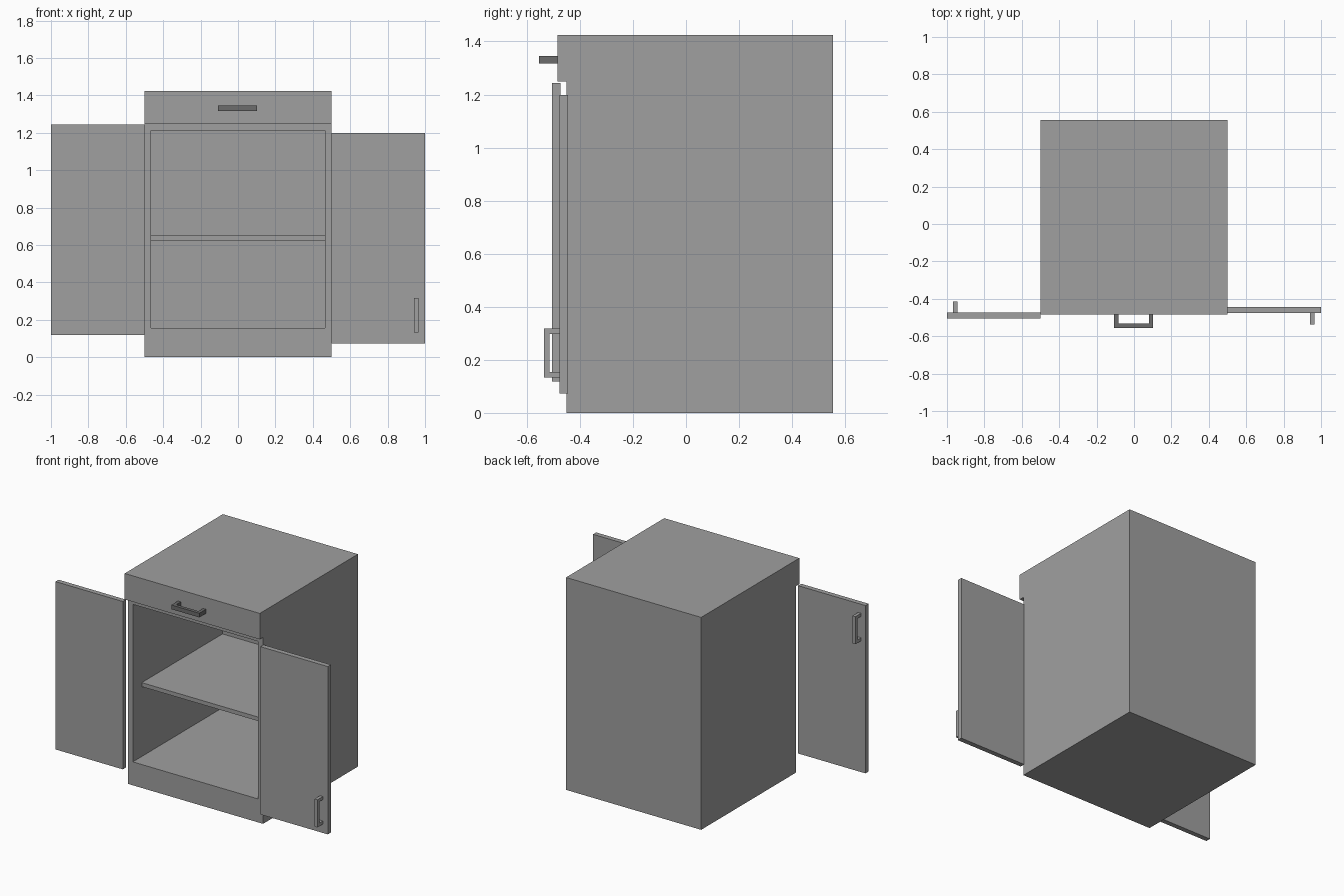
import bpy, bmesh
from math import pi
from mathutils import Matrix, Vector

if "Cube" in bpy.data.objects:
    bpy.data.objects.remove(bpy.data.objects["Cube"])


def grey(name, value):
    mat = bpy.data.materials.new(name)
    mat.diffuse_color = (value, value, value, 1)
    mat.use_nodes = True
    mat.node_tree.nodes["Principled BSDF"].inputs["Base Color"].default_value = mat.diffuse_color
    return mat


BODY = grey("body_grey", 0.35)
DRAWER = grey("drawer_grey", 0.35)
PULL = grey("dark_grey", 0.15)


def finish(bm, name, mat=BODY):
    bmesh.ops.recalc_face_normals(bm, faces=bm.faces)
    mesh = bpy.data.meshes.new(name)
    bm.to_mesh(mesh)
    bm.free()
    mesh.materials.append(mat)
    obj = bpy.data.objects.new(name, mesh)
    bpy.context.collection.objects.link(obj)
    return obj


def box_bm(lo, hi):
    lo, hi = Vector(lo), Vector(hi)
    bm = bmesh.new()
    m = Matrix.Translation((lo + hi) / 2) @ Matrix.Diagonal((*(hi - lo), 1))
    bmesh.ops.create_cube(bm, size=1, matrix=m)
    return bm


def box(name, lo, hi, mat=BODY):
    return finish(box_bm(lo, hi), name, mat)


def handle(name, length, depth, bar, width, matrix, mat=BODY):
    """U-shaped pull along local x, standing off towards local -y."""
    h = length / 2
    pts = [(-h, 0), (-h, -depth), (h, -depth), (h, 0),
           (h - bar, 0), (h - bar, bar - depth), (bar - h, bar - depth), (bar - h, 0)]
    bm = bmesh.new()
    face = bm.faces.new([bm.verts.new((x, y, -width / 2)) for x, y in pts])
    ext = bmesh.ops.extrude_face_region(bm, geom=[face])
    verts = [v for v in ext["geom"] if isinstance(v, bmesh.types.BMVert)]
    bmesh.ops.translate(bm, verts=verts, vec=(0, 0, width))
    bmesh.ops.transform(bm, matrix=matrix, verts=bm.verts)
    return finish(bm, name, mat)


# Cabinet body: block with the compartment pushed in from the front face
bm = box_bm((-0.501, -0.45, 0), (0.501, 0.555, 1.424))
bm.normal_update()
front = min(bm.faces, key=lambda f: f.calc_center_median().y)
bmesh.ops.inset_individual(bm, faces=[front], thickness=0.03)
for v in front.verts:
    v.co.x = 0.465 if v.co.x > 0 else -0.465
    v.co.z = 1.213 if v.co.z > 0.7 else 0.157
ext = bmesh.ops.extrude_face_region(bm, geom=[front])
back = [v for v in ext["geom"] if isinstance(v, bmesh.types.BMVert)]
bmesh.ops.translate(bm, verts=back, vec=(0, 0.95, 0))
if front.is_valid:
    bmesh.ops.delete(bm, geom=[front], context='FACES_ONLY')
finish(bm, "cabinet_body")

# Shelf
box("shelf", (-0.465, -0.355, 0.625), (0.465, 0.5, 0.652))

# Drawer front with horizontal pull
box("drawer_front", (-0.501, -0.485, 1.25), (0.501, -0.45, 1.424), DRAWER)
handle("drawer_handle", 0.208, 0.07, 0.022, 0.028,
       Matrix.Translation((-0.002, -0.485, 1.331)), PULL)

# Right door with vertical pull low on its front
upright = Matrix.Rotation(pi / 2, 4, 'Y')
box("right_door", (0.5, -0.477, 0.073), (1.0, -0.444, 1.198))
handle("right_door_handle", 0.185, 0.06, 0.021, 0.022,
       Matrix.Translation((0.953, -0.476, 0.225)) @ upright)

# Left door, turned over so its pull is high on the rear
box("left_door", (-1.0, -0.506, 0.119), (-0.5, -0.473, 1.244))
handle("left_door_handle", 0.185, 0.06, 0.021, 0.022,
       Matrix.Translation((-0.956, -0.474, 1.091)) @ Matrix.Rotation(pi, 4, 'Z') @ upright)
